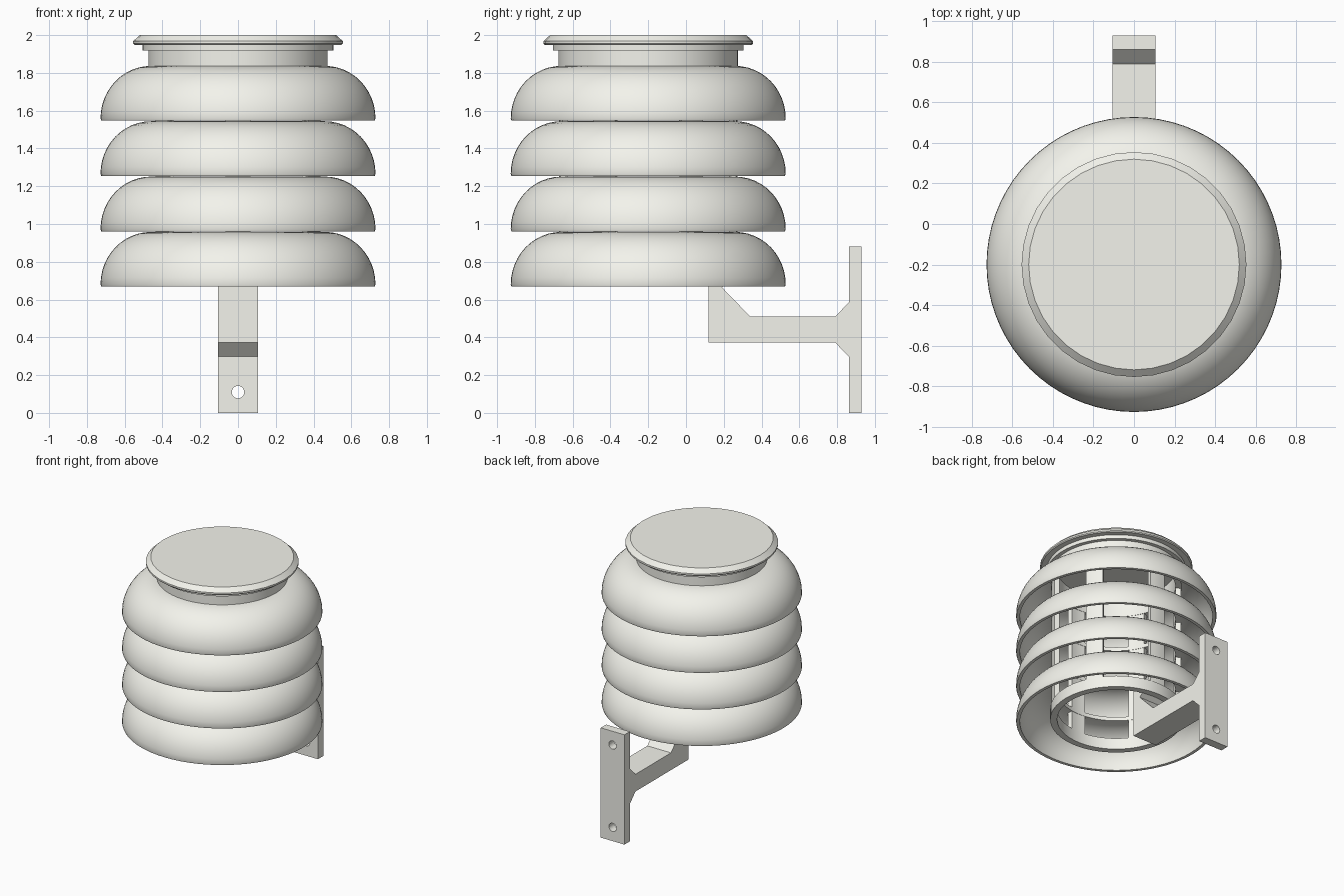
import bpy, bmesh, math
from math import pi, sin, cos

if "Cube" in bpy.data.objects:
    bpy.data.objects.remove(bpy.data.objects["Cube"])

CY = -0.2      # body axis in y
PITCH = 0.293  # shade spacing

# Off-white plastic
PLASTIC = bpy.data.materials.new("off_white_plastic")
PLASTIC.diffuse_color = (0.9, 0.9, 0.84, 1)
PLASTIC.use_nodes = True
PLASTIC.node_tree.nodes["Principled BSDF"].inputs["Base Color"].default_value = PLASTIC.diffuse_color


def finish(name, bm, smooth=None):
    bmesh.ops.recalc_face_normals(bm, faces=bm.faces)
    me = bpy.data.meshes.new(name)
    bm.to_mesh(me)
    bm.free()
    me.materials.append(PLASTIC)
    ob = bpy.data.objects.new(name, me)
    bpy.context.collection.objects.link(ob)
    bpy.ops.object.select_all(action='DESELECT')
    ob.select_set(True)
    bpy.context.view_layer.objects.active = ob
    if smooth:
        bpy.ops.object.shade_smooth_by_angle(angle=math.radians(smooth))
    return ob


def lathe(name, prof, segs=72, a0=0.0, a1=2 * pi, smooth=35):
    """Sweep a closed (radius, z) profile around the body axis."""
    bm = bmesh.new()
    full = a1 - a0 > 2 * pi - 1e-4
    count = segs if full else segs + 1
    rows = []
    for i in range(count):
        a = a0 + (a1 - a0) * i / segs
        rows.append([bm.verts.new((r * cos(a), CY + r * sin(a), z)) for r, z in prof])
    n = len(prof)
    for i in range(segs):
        p, q = rows[i], rows[(i + 1) % count]
        for j in range(n):
            k = (j + 1) % n
            bm.faces.new((p[j], q[j], q[k], p[k]))
    if not full:
        bm.faces.new(rows[0])
        bm.faces.new(rows[-1])
    return finish(name, bm, smooth)


def disc(name, prof, segs, smooth=None):
    """Solid turned part: stacked rings with closed ends."""
    bm = bmesh.new()
    rows = [[bm.verts.new((r * cos(2 * pi * i / segs), CY + r * sin(2 * pi * i / segs), z))
             for i in range(segs)] for r, z in prof]
    for a, b in zip(rows, rows[1:]):
        for i in range(segs):
            k = (i + 1) % segs
            bm.faces.new((a[i], a[k], b[k], b[i]))
    bm.faces.new(rows[0])
    bm.faces.new(rows[-1])
    return finish(name, bm, smooth)


# Four domed, hollow shades
for s in range(4):
    zb = 0.668 + s * PITCH
    N = 12
    outer = [(0.46 + 0.268 * cos(pi / 2 * i / N), zb + 0.012 + 0.278 * sin(pi / 2 * i / N))
             for i in range(N + 1)]
    inner = [(0.46 + 0.240 * cos(pi / 2 * i / N), zb + 0.012 + 0.248 * sin(pi / 2 * i / N))
             for i in range(N, -1, -1)]
    prof = [(0.724, zb)] + outer + [(0.43, zb + 0.290), (0.43, zb + 0.260)] + inner + [(0.700, zb)]
    lathe(f"shade_{s + 1}", prof)

# Inner cage: bottom collar and upright struts leaving air windows
lathe("bottom_collar", [(0.43, 0.69), (0.48, 0.69), (0.48, 0.78), (0.43, 0.78)])
for i in range(6):
    mid = pi / 2 + i * pi / 3
    lathe(f"strut_{i + 1}", [(0.432, 0.74), (0.472, 0.74), (0.472, 1.83), (0.432, 1.83)],
          segs=4, a0=mid - 0.14, a1=mid + 0.14)

# Neck, stepped ring and chamfered lid
lathe("neck", [(0.43, 1.80), (0.475, 1.80), (0.475, 1.93), (0.43, 1.93)])
lathe("neck_flange", [(0.43, 1.918), (0.505, 1.918), (0.505, 1.955), (0.43, 1.955)])
disc("lid", [(0.548, 1.948), (0.555, 1.955), (0.555, 1.968), (0.52, 2.0)], 36, 20)

# Wall bracket: side profile (y, z) extruded across x
W = 0.105
side = [(0.12, 0.372), (0.79, 0.372), (0.862, 0.298), (0.862, 0.0), (0.93, 0.0),
        (0.93, 0.88), (0.862, 0.88), (0.862, 0.585), (0.79, 0.51), (0.34, 0.51),
        (0.19, 0.665), (0.235, 0.70), (0.235, 0.76), (0.12, 0.76)]
bm = bmesh.new()
face = bm.faces.new([bm.verts.new((-W, y, z)) for y, z in side])
ext = bmesh.ops.extrude_face_region(bm, geom=[face])
bmesh.ops.translate(bm, vec=(2 * W, 0, 0),
                    verts=[v for v in ext["geom"] if isinstance(v, bmesh.types.BMVert)])
# close the starting side if the extrusion removed it
bmesh.ops.holes_fill(bm, edges=[e for e in bm.edges if e.is_boundary], sides=0)
bracket = finish("wall_bracket", bm)

# Screw holes through the wall plate
for z in (0.11, 0.77):
    bpy.ops.mesh.primitive_cylinder_add(vertices=24, radius=0.033, depth=0.3,
                                        location=(0, 0.9, z), rotation=(pi / 2, 0, 0))
    cutter = bpy.context.object
    cutter.hide_render = True
    cutter.data.materials.append(PLASTIC)
    mod = bracket.modifiers.new("hole", 'BOOLEAN')
    mod.operation = 'DIFFERENCE'
    mod.solver = 'EXACT'
    mod.object = cutter
    bpy.context.view_layer.objects.active = bracket
    bpy.ops.object.modifier_apply(modifier=mod.name)
    bpy.data.objects.remove(cutter)
